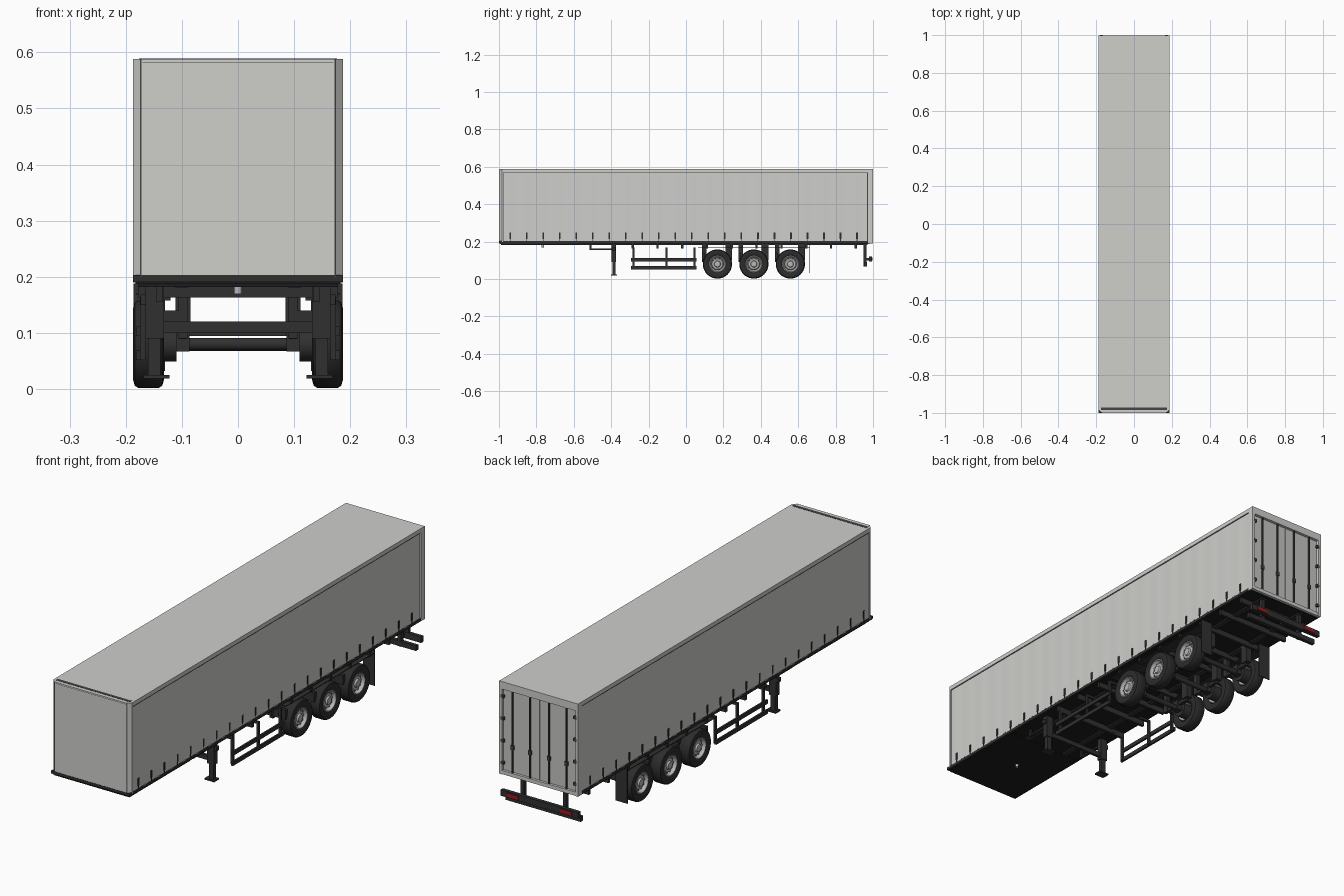
import bpy
import bmesh
import math
from mathutils import Vector

start_cube = bpy.data.objects.get("Cube")
if start_cube:
    bpy.data.objects.remove(start_cube, do_unlink=True)


def material(name, red, green, blue, roughness=0.6):
    mat = bpy.data.materials.new(name)
    mat.use_nodes = True
    colour = (red, green, blue, 1)
    mat.diffuse_color = colour
    shader = mat.node_tree.nodes["Principled BSDF"]
    shader.inputs["Base Color"].default_value = colour
    shader.inputs["Roughness"].default_value = roughness
    return mat


body_grey = material("body light grey", 0.62, 0.62, 0.60)
door_grey = material("door grey", 0.56, 0.56, 0.54)
seam_grey = material("seam dark grey", 0.06, 0.06, 0.06)
frame_black = material("chassis black", 0.03, 0.03, 0.03)
floor_black = material("underside black", 0.012, 0.012, 0.012)
tyre_black = material("tyre rubber", 0.025, 0.025, 0.025)
rim_grey = material("rim metal", 0.48, 0.48, 0.47)
lamp_red = material("lamp red", 0.30, 0.012, 0.015)


def finish(name, bm, mat, smooth=False):
    bmesh.ops.recalc_face_normals(bm, faces=bm.faces)
    mesh = bpy.data.meshes.new(name)
    bm.to_mesh(mesh)
    bm.free()
    mesh.materials.append(mat)
    obj = bpy.data.objects.new(name, mesh)
    bpy.context.collection.objects.link(obj)
    if smooth:
        bpy.ops.object.select_all(action="DESELECT")
        obj.select_set(True)
        bpy.context.view_layer.objects.active = obj
        bpy.ops.object.shade_smooth_by_angle(angle=math.radians(35))
    return obj


def boxes(name, mat, spans, mirror=False):
    """Each span is (x range, y range, z range)."""
    bm = bmesh.new()
    for xs, ys, zs in spans:
        for side in ((1, -1) if mirror else (1,)):
            verts = bmesh.ops.create_cube(bm, size=1)["verts"]
            for v in verts:
                corner = [r[0] if c < 0 else r[1] for r, c in zip((xs, ys, zs), v.co)]
                v.co = Vector((side * corner[0], corner[1], corner[2]))
    return finish(name, bm, mat)


def around(centre, half):
    return (centre - half, centre + half)


def wide(half):
    return (-half, half)


def lathe(name, mat, profile, centres, steps=40, closed=False):
    """Turn an (x, radius) profile about the x axis, mirrored left and right."""
    bm = bmesh.new()
    for y, z in centres:
        for side in (1, -1):
            verts = [bm.verts.new((side * x, y, z + r)) for x, r in profile]
            pairs = list(zip(verts, verts[1:]))
            if closed:
                pairs.append((verts[-1], verts[0]))
            edges = [bm.edges.new(p) for p in pairs]
            bmesh.ops.spin(bm, geom=verts + edges, cent=(0, y, z), axis=(1, 0, 0),
                           angle=math.tau, steps=steps, use_merge=False)
    bmesh.ops.remove_doubles(bm, verts=bm.verts, dist=0.00005)
    return finish(name, bm, mat, smooth=True)


def prism(name, mat, outline, bottom, top):
    bm = bmesh.new()
    face = bm.faces.new([bm.verts.new((x, y, bottom)) for x, y in outline])
    made = bmesh.ops.extrude_face_region(bm, geom=[face])["geom"]
    bmesh.ops.translate(bm, vec=(0, 0, top - bottom),
                        verts=[g for g in made if isinstance(g, bmesh.types.BMVert)])
    return finish(name, bm, mat)


HALF = 0.187
TOP = 0.588
DECK = 0.198

# Cargo box: core, roof, headboard with chamfered corner posts
boxes("cargo_core", seam_grey, [(wide(0.182), (-0.985, 0.98), (DECK, 0.575))])
boxes("roof", body_grey, [(wide(HALF), (-0.985, 0.998), (0.57, TOP))])
half_front = [(HALF, -0.978), (HALF, -0.985), (0.173, -0.999)]
prism("headboard", body_grey, half_front + [(-x, y) for x, y in reversed(half_front)], DECK, TOP)
boxes("headboard_post_seam", seam_grey,
      [((0.172, 0.1735), (-1, -0.99), (DECK, TOP))], mirror=True)
boxes("headboard_top_strip", body_grey, [(wide(0.17), (-1, -0.99), (0.583, TOP))])
boxes("headboard_top_seam", seam_grey, [(wide(0.17), (-1, -0.99), (0.5815, 0.583))])
boxes("roof_front_gap", seam_grey, [(wide(0.176), (-0.984, -0.971), (TOP - 0.004, TOP + 0.001))])

# Side curtains with gentle folds
bm = bmesh.new()
FOLDS = 110
for side in (1, -1):
    columns = []
    for i in range(FOLDS + 1):
        y = -0.975 + 1.943 * i / FOLDS
        x = side * (0.1848 + 0.0006 * math.sin(math.tau * i / 5))
        columns.append([bm.verts.new((x, y, z)) for z in (0.203, 0.566)])
    for a, b in zip(columns, columns[1:]):
        corners = [a[0], b[0], b[1], a[1]]
        bm.faces.new(corners if side > 0 else corners[::-1])
mesh_curtains = bpy.data.meshes.new("side_curtains")
bm.to_mesh(mesh_curtains)
bm.free()
mesh_curtains.materials.append(body_grey)
curtains = bpy.data.objects.new("side_curtains", mesh_curtains)
bpy.context.collection.objects.link(curtains)
for poly in mesh_curtains.polygons:
    poly.use_smooth = True

# Curtain straps and buckles
strap_rows = [-0.94 + 0.0883 * i for i in range(22)]
boxes("curtain_straps", frame_black,
      [((0.184, HALF), around(y, 0.0045), (0.215, 0.248)) for y in strap_rows], mirror=True)
boxes("strap_tails", frame_black,
      [((0.184, HALF), around(y, 0.0015), (0.2, 0.22)) for y in strap_rows], mirror=True)

# Rear frame and doors
boxes("rear_posts", body_grey, [((0.174, HALF), (0.972, 0.999), (0.19, TOP))], mirror=True)
boxes("rear_header_and_sill", body_grey,
      [(wide(HALF), (0.975, 0.999), (0.556, TOP)), (wide(0.175), (0.975, 0.997), (0.19, 0.206))])
boxes("rear_doors", door_grey, [((0.001, 0.172), (0.975, 0.99), (0.208, 0.553))], mirror=True)
rods = (0.045, 0.128)
boxes("door_lock_rods", seam_grey,
      [(around(x, 0.003), (0.988, 0.996), (0.2, 0.56)) for x in rods], mirror=True)
boxes("door_handles", seam_grey,
      [(around(x, 0.007), (0.988, 0.998), around(0.315, 0.009)) for x in rods], mirror=True)
boxes("door_hinges", seam_grey,
      [((0.165, 0.18), (0.988, 1), around(0.24 + 0.095 * i, 0.006)) for i in range(4)], mirror=True)

# Deck, side rail and underside
boxes("deck_rail", frame_black, [(wide(HALF), (-1, 0.972), (0.191, 0.203))])
boxes("underside_floor", floor_black, [(wide(0.183), (-0.995, 0.985), (0.187, 0.195))])
boxes("coupling_plate", floor_black, [(wide(0.178), (-0.99, -0.575), (0.182, 0.19))])
boxes("rail_ticks", body_grey,
      [((0.186, 0.1875), around(y + 0.044, 0.012), (0.203, 0.206)) for y in strap_rows[:-1]],
      mirror=True)
boxes("cross_members", frame_black,
      [(wide(0.178), around(-0.285 + 0.1325 * i, 0.006), (0.163, 0.19)) for i in range(10)])
boxes("chassis_beams", frame_black, [(around(0.1, 0.012), (-0.575, 0.97), (0.181, 0.19))], mirror=True)

# Coupling pin
bm = bmesh.new()
bmesh.ops.create_cone(bm, cap_ends=True, segments=20, radius1=0.007, radius2=0.007, depth=0.014)
bmesh.ops.translate(bm, verts=bm.verts, vec=(0, -0.765, 0.176))
finish("coupling_pin", bm, rim_grey, smooth=True)

# Landing legs
LEG = -0.385
boxes("landing_legs", frame_black, [
    ((0.132, 0.165), around(LEG, 0.012), (0.09, 0.19)),
    (around(0.149, 0.011), around(LEG, 0.009), (0.025, 0.1)),
    ((0.122, 0.168), around(LEG, 0.017), (0.019, 0.025)),
    ((0.165, 0.174), around(LEG, 0.009), (0.15, 0.168)),
    (around(0.14, 0.005), (-0.515, LEG), (0.155, 0.162)),
    (around(0.14, 0.005), (-0.515, -0.505), (0.155, 0.19)),
], mirror=True)
boxes("landing_cross_bar", frame_black, [(wide(0.135), around(LEG, 0.006), (0.1, 0.12))])

# Side guards
guard_y = (-0.295, 0.055)
boxes("side_guards", frame_black,
      [(around(0.178, 0.004), guard_y, around(z, 0.0085)) for z in (0.103, 0.06)]
      + [(around(0.17, 0.005), around(y, 0.005), (0.052, 0.166)) for y in (-0.28, -0.105, 0.045)]
      + [((0.12, 0.175), around(y, 0.005), (0.158, 0.168)) for y in (-0.28, -0.105, 0.045)],
      mirror=True)

# Wheels
AXLES = [(0.168 + 0.195 * i, 0.08) for i in range(3)]
lathe("tyres", tyre_black, [
    (0.139, 0.044), (0.134, 0.052), (0.132, 0.064), (0.135, 0.074), (0.141, 0.078),
    (0.178, 0.078), (0.184, 0.074), (0.187, 0.064), (0.185, 0.052), (0.181, 0.044),
], AXLES, closed=True)
lathe("rims", rim_grey, [
    (0.139, 0.045), (0.182, 0.045), (0.183, 0.041), (0.172, 0.037), (0.168, 0.033),
    (0.173, 0.028), (0.173, 0.018), (0.18, 0.015), (0.181, 0),
    (0.162, 0), (0.162, 0.035), (0.139, 0.041),
], AXLES)
bm = bmesh.new()
for y, z in AXLES:
    for i in range(10):
        turn = math.tau * i / 10
        spot = (y + 0.031 * math.cos(turn), z + 0.031 * math.sin(turn))
        for side in (1, -1):
            made = bmesh.ops.create_cube(bm, size=0.006)["verts"]
            bmesh.ops.translate(bm, verts=made, vec=(side * 0.1685, *spot))
finish("rim_holes", bm, seam_grey)

# Axles, brake drums and suspension
lathe("axles", frame_black, [(0, 0), (0, 0.011), (0.165, 0.011), (0.165, 0)], AXLES, steps=20)
lathe("brake_drums", frame_black, [(0.11, 0), (0.11, 0.031), (0.158, 0.031), (0.158, 0)], AXLES, steps=28)
suspension = []
for y, z in AXLES:
    suspension += [(around(0.098, 0.008), around(y - 0.07, 0.012), (0.09, 0.19)),
                   (around(0.098, 0.007), (y - 0.075, y + 0.06), (0.089, 0.102)),
                   (around(0.098, 0.012), around(y, 0.015), (0.067, 0.112)),
                   (around(0.098, 0.013), around(y + 0.06, 0.018), (0.1, 0.188)),
                   ((0.1, 0.165), around(y - 0.075, 0.007), (0.1, 0.14))]
boxes("suspension_arms", frame_black, suspension, mirror=True)

# Mudguard rail and flaps
boxes("mudguards", frame_black, [
    ((0.132, 0.182), (0.065, 0.664), (0.168, 0.171)),
    ((0.13, 0.186), (0.66, 0.664), (0.032, 0.188)),
], mirror=True)

# Rear bumper and lamp bar
boxes("bumper_posts", frame_black, [
    (around(0.1, 0.008), around(0.958, 0.008), (0.068, 0.19)),
    (around(0.1, 0.006), (0.958, 0.985), (0.1, 0.112)),
], mirror=True)
boxes("bumper_bar", frame_black, [(wide(0.178), around(0.96, 0.008), (0.068, 0.09))])
boxes("lamp_bar", frame_black, [(wide(0.184), (0.978, 0.994), (0.094, 0.12))])
boxes("tail_lamps", lamp_red, [((0.1, 0.155), (0.992, 0.997), (0.099, 0.115))], mirror=True)
